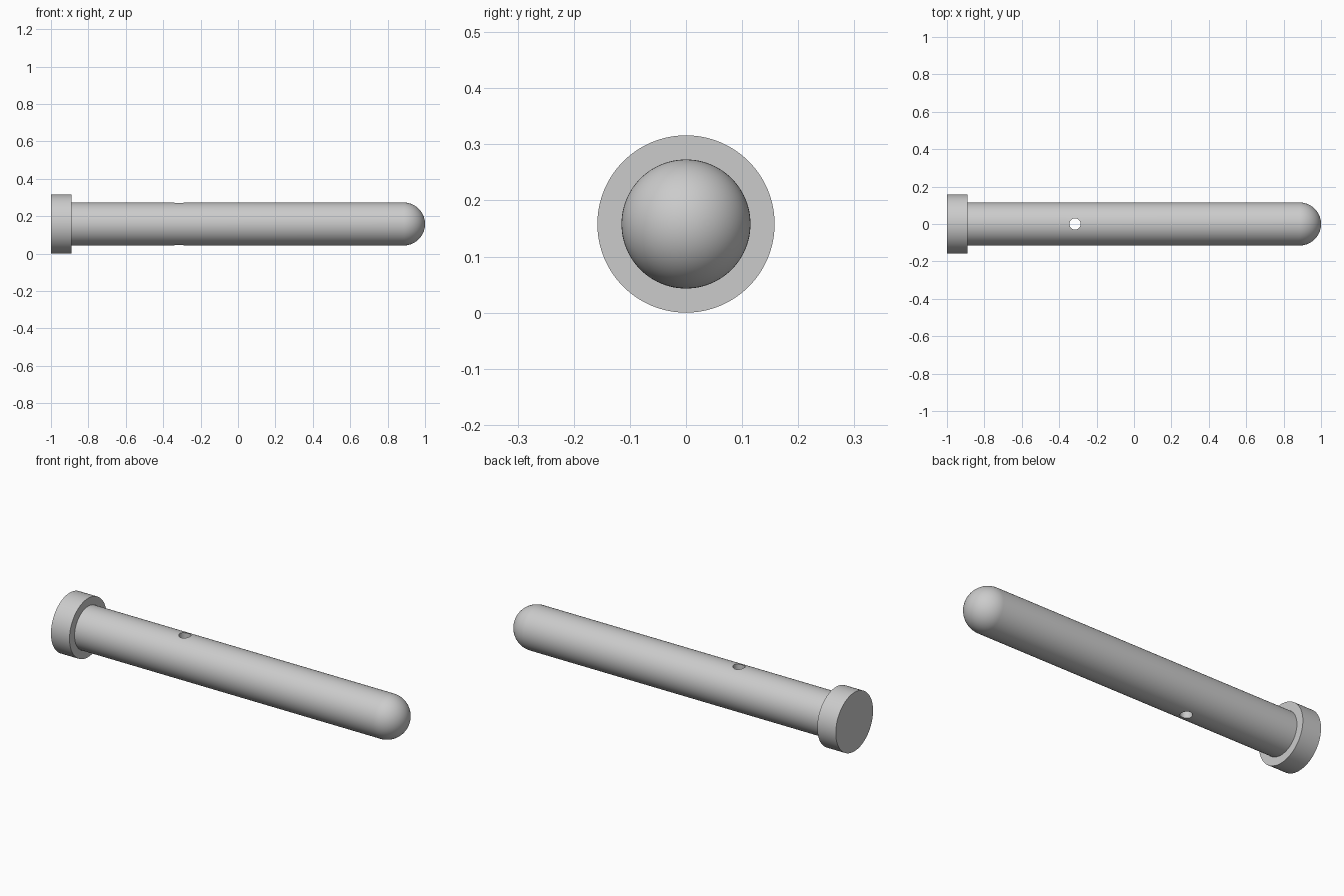
import bpy, bmesh
from math import sin, cos, pi, radians
from mathutils import Vector

if "Cube" in bpy.data.objects:
    bpy.data.objects.remove(bpy.data.objects["Cube"])

R_HEAD, R_PIN, R_HOLE = 0.158, 0.115, 0.03
HEAD_X, HOLE_X = -0.89, -0.315
AXIS_Z = R_HEAD


def lathe_x(name, profile, steps=96):
    """Revolve (x, radius) points around the horizontal pin axis."""
    bm = bmesh.new()
    verts = [bm.verts.new((x, 0, r)) for x, r in profile]
    edges = [bm.edges.new(pair) for pair in zip(verts, verts[1:])]
    bmesh.ops.spin(bm, geom=verts + edges, cent=(0, 0, 0), axis=(1, 0, 0),
                   angle=2 * pi, steps=steps)
    bmesh.ops.remove_doubles(bm, verts=bm.verts, dist=1e-5)
    bmesh.ops.recalc_face_normals(bm, faces=bm.faces)
    mesh = bpy.data.meshes.new(name)
    bm.to_mesh(mesh)
    bm.free()
    obj = bpy.data.objects.new(name, mesh)
    obj.location.z = AXIS_Z
    bpy.context.collection.objects.link(obj)
    return obj


# Pin: flat head, shaft with support loops beside the hole, hemispherical tip
N = 24
profile = [(-1, 0), (-1, R_HEAD), (HEAD_X, R_HEAD), (HEAD_X, R_PIN),
           (HOLE_X - 0.05, R_PIN), (HOLE_X + 0.05, R_PIN)]
tip_x = 1 - R_PIN
for i in range(N):
    a = pi / 2 * i / N
    profile.append((tip_x + R_PIN * sin(a), R_PIN * cos(a)))
profile.append((1, 0))
pin = lathe_x("headed_pin", profile)

# Vertical cross hole through the shaft
bpy.ops.mesh.primitive_cylinder_add(vertices=48, radius=R_HOLE, depth=0.5,
                                    location=(HOLE_X, 0, AXIS_Z))
cutter = bpy.context.object
cutter.name = "hole_cutter"
cutter.hide_render = True

bpy.ops.object.select_all(action='DESELECT')
pin.select_set(True)
bpy.context.view_layer.objects.active = pin
mod = pin.modifiers.new("cross_hole", 'BOOLEAN')
mod.operation = 'DIFFERENCE'
mod.solver = 'EXACT'
mod.object = cutter
bpy.ops.object.modifier_apply(modifier=mod.name)
bpy.data.objects.remove(cutter)

bpy.ops.object.shade_smooth_by_angle(angle=radians(30))
